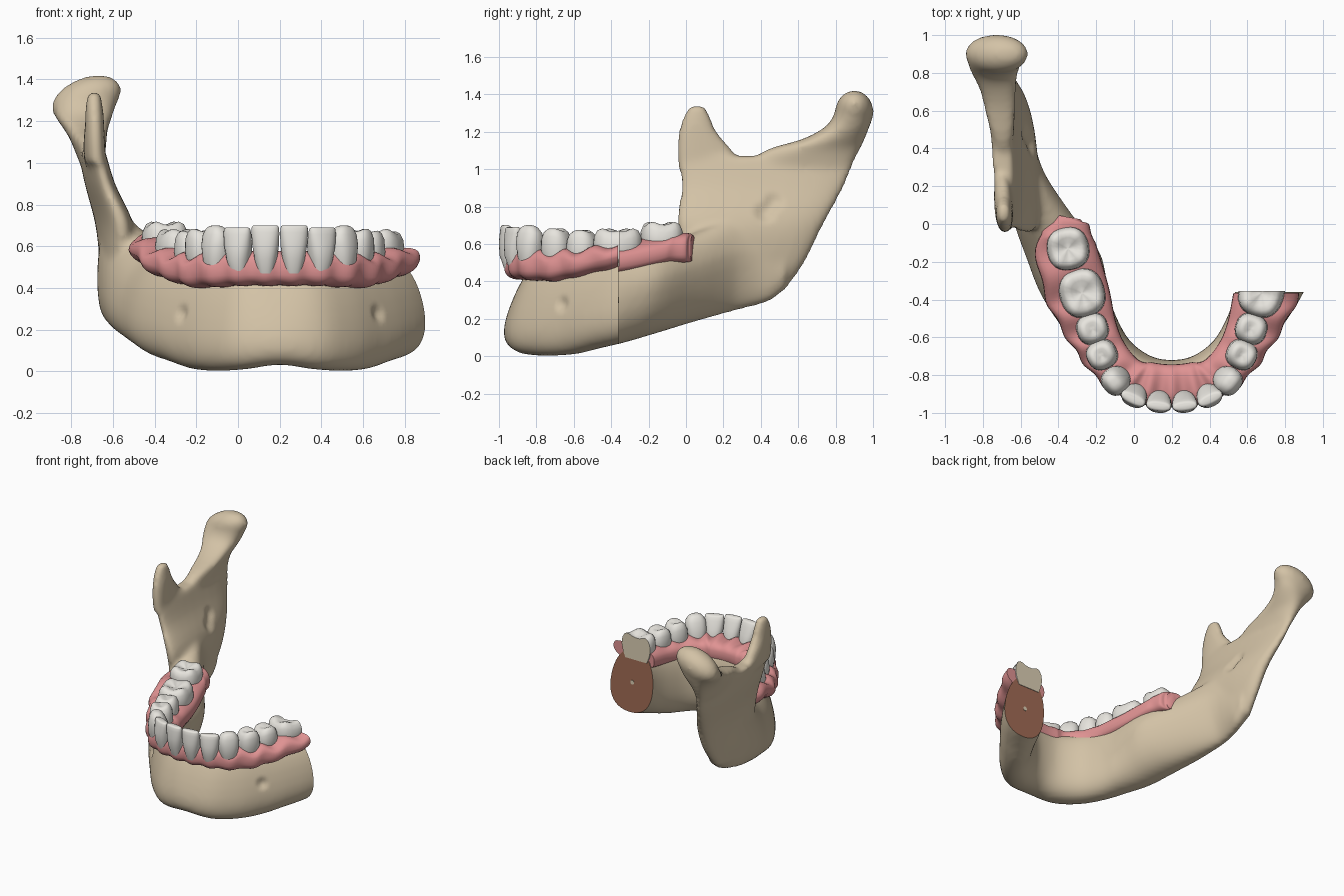
import bpy, bmesh
from math import sin, cos, pi, radians
from mathutils import Vector, Matrix

if "Cube" in bpy.data.objects:
    bpy.data.objects.remove(bpy.data.objects["Cube"])

MID = 0.2       # x of the symmetry plane
CUT_Y = -0.36   # where the left side is sawn off


def material(name, rgb):
    m = bpy.data.materials.new(name)
    m.use_nodes = True
    m.diffuse_color = (*rgb, 1)
    bsdf = next(n for n in m.node_tree.nodes if n.type == 'BSDF_PRINCIPLED')
    bsdf.inputs["Base Color"].default_value = (*rgb, 1)
    bsdf.inputs["Roughness"].default_value = 0.6
    return m


BONE = material("bone", (0.65, 0.54, 0.38))
MARROW = material("marrow brown", (0.36, 0.15, 0.09))
GUM = material("gum pink", (0.74, 0.29, 0.29))
ENAMEL = material("enamel white", (0.80, 0.78, 0.73))
DENTINE = material("dentine", (0.72, 0.63, 0.46))


def along(keys, t):
    """Smooth interpolation through evenly spaced keys."""
    i = max(0, min(int(t), len(keys) - 2))
    f = t - i
    near = [keys[max(0, min(i + k, len(keys) - 1))] for k in (-1, 0, 1, 2)]
    return [0.5 * (2 * q + (r - p) * f + (2 * p - 5 * q + 4 * r - s) * f ** 2
                   + (3 * q - p - 3 * r + s) * f ** 3) for p, q, r, s in zip(*near)]


def oval(n, power):
    """Unit superellipse points."""
    def bend(v):
        return (abs(v) ** (2 / power)) * (1 if v >= 0 else -1)
    return [(bend(cos(2 * pi * i / n)), bend(sin(2 * pi * i / n))) for i in range(n)]


def loft(bm, rings):
    loops = [[bm.verts.new(p) for p in ring] for ring in rings]
    n = len(loops[0])
    for a, b in zip(loops, loops[1:]):
        for i in range(n):
            bm.faces.new((a[i], a[(i + 1) % n], b[(i + 1) % n], b[i]))
    bm.faces.new(loops[0][::-1])
    bm.faces.new(loops[-1])


def make(name, bm, *mats):
    bmesh.ops.recalc_face_normals(bm, faces=bm.faces)
    me = bpy.data.meshes.new(name)
    bm.to_mesh(me)
    bm.free()
    for m in mats:
        me.materials.append(m)
    ob = bpy.data.objects.new(name, me)
    bpy.context.collection.objects.link(ob)
    return ob


def saw(bm, y):
    """Cut the left side flat and cap it with the second material."""
    faces = [f for f in bm.faces if f.calc_center_median().x > MID]
    geom = list({v for f in faces for v in f.verts}) + list({e for f in faces for e in f.edges}) + faces
    bmesh.ops.bisect_plane(bm, geom=geom, plane_co=(0, y, 0), plane_no=(0, 1, 0), clear_outer=True)
    rim = [e for e in bm.edges if e.is_boundary]
    for f in bmesh.ops.holes_fill(bm, edges=rim, sides=0)["faces"]:
        f.material_index = 1


# Jaw body: outer u, outer y, inner u, inner y, bottom, top, from chin to right angle
half = [(0, -.96, 0, -.72, .03, .50), (.2, -.93, .11, -.70, .008, .50), (.36, -.81, .22, -.62, 0, .51),
        (.49, -.66, .29, -.50, .01, .53), (.60, -.52, .325, -.40, .04, .55),
        (.70, -.36, .34, -.30, .07, .57), (.77, -.18, .38, -.14, .12, .59),
        (.84, .02, .53, .06, .18, .66), (.875, .25, .67, .27, .24, .74),
        (.87, .43, .73, .45, .29, .70), (.85, .53, .74, .53, .36, .60)]
full = [(MID + a, b, MID + c, d, e, f) for a, b, c, d, e, f in reversed(half[1:7])]
full += [(MID - a, b, MID - c, d, e, f) for a, b, c, d, e, f in half]
bm = bmesh.new()
rings = []
for i in range(4 * (len(full) - 1) + 1):
    xo, yo, xi, yi, zb, zt = along(full, i / 4)
    t = abs(i / 4 - 6)
    lean = 0.1 * max(0, min(1, (9 - t) / 3)) + 0.08 * max(0, 1 - t / 3)
    hollow = 0.12 * max(0, min(1, (t - 4) / 2, 9 - t))
    out, inn = Vector((xo, yo, 0)), Vector((xi, yi, 0))
    mid, arm = (out + inn) / 2, (out - inn) / 2
    ring = []
    for c, s in oval(28, 2.3):
        h = (s + 1) / 2
        shift = lean * (0.4 - h) * (0.5 + c / 2) + hollow * max(0, 0.6 - h) * (0.5 - c / 2)
        p = mid + arm * c + arm.normalized() * shift
        p.z = zb + (zt - zb) * h
        ring.append(p)
    rings.append(ring)
loft(bm, rings)

# Ramus, coronoid process and condyle neck: z, front y, back y, front x, back x, thickness
blades = [
    [(.35, .18, .53, -.615, -.62, .10), (.5, .02, .635, -.57, -.61, .14), (.7, -.05, .735, -.555, -.63, .16),
     (.9, -.03, .845, -.635, -.69, .13), (1.07, -.05, .915, -.675, -.735, .11)],
    [(1.0, -.045, .30, -.675, -.70, .10), (1.1, -.05, .25, -.68, -.70, .10), (1.2, -.04, .165, -.685, -.69, .09),
     (1.28, -.015, .13, -.69, -.69, .08), (1.34, .02, .10, -.69, -.69, .06)],
    [(1.0, .30, .88, -.68, -.72, .11), (1.1, .42, .93, -.69, -.74, .16), (1.16, .62, .955, -.71, -.745, .21),
     (1.23, .75, .98, -.73, -.75, .28), (1.31, .80, .99, -.725, -.725, .30)]]
for keys in blades:
    rings = []
    for i in range(4 * (len(keys) - 1) + 1):
        z, yf, yb, xf, xb, thick = along(keys, i / 4)
        front, back = Vector((xf, yf, z)), Vector((xb, yb, z))
        side = Vector((back.y - front.y, front.x - back.x, 0)).normalized()
        rings.append([(front + back) / 2 + (back - front) / 2 * c + side * thick / 2 * s
                      for c, s in oval(28, 2.3)])
    loft(bm, rings)

# Condyle head, tilted down to the outside
bmesh.ops.create_uvsphere(bm, u_segments=24, v_segments=14, radius=1, matrix=(
    Matrix.Translation((-.727, .9, 1.305)) @ Matrix.Rotation(radians(-22), 4, 'Y')
    @ Matrix.Diagonal((.178, .104, .103, 1))))
jaw = make("jawbone", bm)
remesh = jaw.modifiers.new("fuse", 'REMESH')
remesh.mode = 'VOXEL'
remesh.voxel_size = 0.017
smooth = jaw.modifiers.new("soften", 'SMOOTH')
smooth.factor, smooth.iterations = 0.5, 12
fused = bpy.data.meshes.new_from_object(jaw.evaluated_get(bpy.context.evaluated_depsgraph_get()))
bpy.data.objects.remove(jaw)

# Nerve openings pressed into the bone, then the saw cut
bm = bmesh.new()
bm.from_mesh(fused)
bm.normal_update()
for spot, radius, depth in (((MID - .48, -.67, .28), .06, .02), ((MID + .48, -.67, .28), .06, .02),
                            ((-.57, .42, .76), .08, .03), ((-.58, .47, .82), .07, .02)):
    for v in bm.verts:
        d = (v.co - Vector(spot)).length
        if d < radius:
            v.co -= v.normal * depth * (0.5 + 0.5 * cos(pi * d / radius))
saw(bm, CUT_Y)
make("jawbone", bm, BONE, MARROW)

# Nerve canal in the cut face
bm = bmesh.new()
bmesh.ops.create_cone(bm, cap_ends=True, segments=16, radius1=.016, radius2=.016, depth=.006,
                      matrix=Matrix.Translation((.71, CUT_Y, .3)) @ Matrix.Rotation(pi / 2, 4, 'X'))
make("nerve_canal", bm, DENTINE)

# Gum keys, one per tooth: u, y, outer reach, inner reach, bottom, top, extra height on the cheek side
gum_half = [(.065, -.925, .04, .185, .41, .565, 0), (.19, -.895, .05, .18, .41, .565, 0),
            (.285, -.82, .08, .15, .405, .56, 0), (.365, -.69, .11, .13, .40, .56, 0),
            (.42, -.555, .145, .13, .415, .565, .01), (.475, -.365, .19, .145, .43, .585, .035),
            (.55, -.13, .17, .15, .48, .635, .045), (.545, 0, .10, .11, .49, .65, .03),
            (.54, .035, .06, .06, .50, .64, .02)]
arch = [(MID + k[0], *k[1:]) for k in reversed(gum_half[:7])] + [(MID - k[0], *k[1:]) for k in gum_half]


def frame(s):
    """Point, arch direction, outward direction and gum sizes at tooth position s."""
    a, b = along(arch, max(0, s - .1)), along(arch, min(len(arch) - 1, s + .1))
    k = along(arch, s)
    run = Vector((b[0] - a[0], b[1] - a[1], 0)).normalized()
    return Vector((k[0], k[1], 0)), run, Vector((-run.y, run.x, 0)), k[2:]


bm = bmesh.new()
rings = []
for i in range(10 * (len(arch) - 1) + 1):
    s = i / 10
    p, run, outward, (out, inn, zb, zt, lift) = frame(s)
    wave = cos(2 * pi * s) if s < 13.5 else 0
    ring = []
    for c, q in oval(28, 2.8):
        outer = 0.5 + c / 2     # scallops fade towards the tongue side
        z = (zb + zt) / 2 + (zt - zb) / 2 * q - outer * wave * (.022 if q > 0 else .004) * abs(q)
        z += lift * outer * (1 if q < 0 else .5)
        ring.append(p + outward * ((out - inn) / 2 + (out + inn) / 2 * c + .008 * wave * outer)
                    + Vector((0, 0, z)))
    rings.append(ring)
loft(bm, rings)
saw(bm, CUT_Y - .004)
make("gums", bm, GUM)

# Crown profiles: height, width, depth
BLADE = [(0, .58, .8), (.3, .8, 1), (.6, .96, .85), (.85, 1, .58), (.95, .97, .45), (.985, .92, .36), (1, .8, .22)]
POINT = [(0, .6, .8), (.3, .85, 1), (.6, 1, .92), (.82, .92, .7), (.94, .66, .5), (.985, .42, .32), (1, .2, .14)]
CUSP = [(0, .68, .72), (.25, .88, .9), (.5, 1, 1), (.75, .97, .94), (.9, .82, .78),
        (.96, .62, .6), (.96, .42, .4), (.93, .22, .2), (.92, .06, .06)]
MOLAR = [(0, .72, .75), (.25, .9, .92), (.5, 1, 1), (.75, .97, .95), (.9, .86, .82),
         (.95, .7, .66), (.92, .5, .45), (.86, .28, .25), (.84, .06, .06)]
# Name, profile, width, depth, bottom, top, cusp count, outward lean
teeth = [("central_incisor", BLADE, .135, .12, .47, .70, 0, .04),
         ("lateral_incisor", BLADE, .14, .13, .47, .69, 0, .035),
         ("canine", POINT, .152, .155, .46, .70, 0, .03),
         ("first_premolar", CUSP, .158, .165, .46, .685, 2, .01),
         ("second_premolar", CUSP, .165, .17, .47, .675, 2, 0),
         ("first_molar", MOLAR, .26, .24, .48, .685, 4, 0),
         ("second_molar", MOLAR, .23, .225, .52, .72, 4, 0)]
for i, (name, profile, w, d, z0, z1, cusps, lean) in enumerate(teeth):
    for side, s in (("right", 7 + i), ("left", 6 - i)):
        if side == "left" and name == "second_molar":
            continue
        p, run, outward, _ = frame(s)
        bm = bmesh.new()
        rings = []
        for h, sw, sd in profile:
            ring = []
            for j, (c, q) in enumerate(oval(24, 2.4)):
                lift = -.012 * cos(cusps * 2 * pi * j / 24) * sw if cusps and h > .7 else 0
                ring.append(p + run * c * sw * w / 2 + outward * (q * sd * d / 2 + lean * h)
                            + Vector((0, 0, z0 + (z1 - z0) * h + lift)))
            rings.append(ring)
        loft(bm, rings)
        if side == "left" and name == "first_molar":
            saw(bm, CUT_Y + .004)
        make(f"{side}_{name}", bm, ENAMEL, DENTINE)

# Smooth shading with crisp cut edges
for ob in bpy.context.scene.objects:
    if ob.type == 'MESH':
        ob.select_set(True)
        bpy.context.view_layer.objects.active = ob
bpy.ops.object.shade_smooth_by_angle(angle=radians(50))
